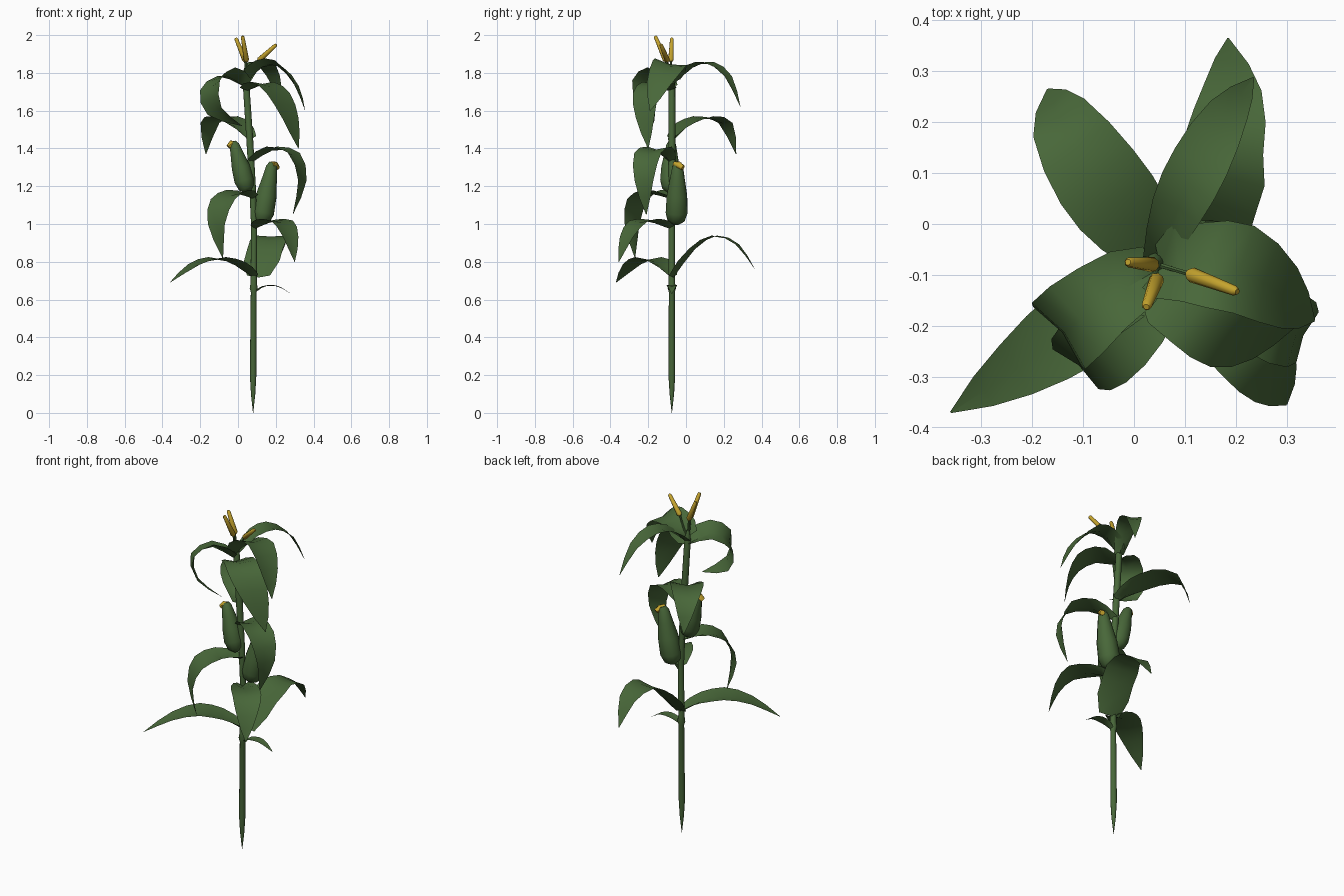
import bpy, math
from mathutils import Vector


def material(name, rgb):
    m = bpy.data.materials.new(name)
    m.diffuse_color = (*rgb, 1)
    return m


GREEN = material("leaf green", (0.065, 0.136, 0.041))
GOLD = material("golden yellow", (0.56, 0.37, 0.027))


def build(name, verts, faces, mat):
    me = bpy.data.meshes.new(name)
    me.from_pydata([tuple(v) for v in verts], [], faces)
    me.update()
    me.materials.append(mat)
    ob = bpy.data.objects.new(name, me)
    bpy.context.collection.objects.link(ob)
    bpy.ops.object.select_all(action='DESELECT')
    ob.select_set(True)
    bpy.context.view_layer.objects.active = ob
    bpy.ops.object.shade_smooth_by_angle(angle=math.radians(45))
    return ob


def tube(name, path, radii, mat, sides=10):
    """Round tube with a radius for each point of the path."""
    pts = [Vector(p) for p in path]
    verts, faces = [], []
    for i, p in enumerate(pts):
        t = (pts[min(i + 1, len(pts) - 1)] - pts[max(i - 1, 0)]).normalized()
        u = Vector((0.3, 1, 0)).cross(t).normalized()
        v = t.cross(u)
        for k in range(sides):
            a = 2 * math.pi * k / sides
            verts.append(p + (u * math.cos(a) + v * math.sin(a)) * radii[i])
    for i in range(len(pts) - 1):
        for k in range(sides):
            a, b = i * sides + k, i * sides + (k + 1) % sides
            faces.append((a, b, b + sides, a + sides))
    faces.append(tuple(reversed(range(sides))))
    faces.append(tuple(range(len(verts) - sides, len(verts))))
    return build(name, verts, faces, mat)


def spline(pts, t):
    """Point on a smooth curve through the control points."""
    n = len(pts) - 1
    i = min(int(t * n), n - 1)
    f = t * n - i
    b, c = pts[i], pts[i + 1]
    a = pts[i - 1] if i else b * 2 - c
    d = pts[i + 2] if i + 2 <= n else c * 2 - b
    return 0.5 * (b * 2 + (c - a) * f + (a * 2 - b * 5 + c * 4 - d) * f ** 2
                  + (b * 3 - a - c * 3 + d) * f ** 3)


SHAPE = [0.36, 0.68, 0.9, 1.0, 1.0, 0.9, 0.7, 0.42, 0.02]


def leaf(name, heading, width, *path, base=0.0, tip=1.0, roll=0.0):
    """Folded ribbon along a drooping path; heading sets the blade direction,
    base the least relative width near the stalk, tip scales the outer width,
    roll tips the left edge up."""
    pts = [Vector(p) for p in path]
    a = math.radians(heading)
    side = Vector((-math.sin(a), math.cos(a), math.tan(roll))).normalized()
    n = len(SHAPE) - 1
    verts, faces = [], []
    for i, s in enumerate(SHAPE):
        t = i / n
        if i < 4:
            s = max(s, base if i else base * 0.65)
        else:
            s *= tip
        c = spline(pts, t)
        tan = spline(pts, min(t + 0.02, 1)) - spline(pts, max(t - 0.02, 0))
        up = tan.cross(side).normalized()
        h = width * s / 2
        fold = h * (0.5 - 0.38 * min(1, t * 3)) * (0.4 if base > 0.9 else 1)
        verts += [c - side * h + up * fold, c - up * fold * 0.4,
                  c + side * h + up * fold]
        if i < n:
            for j in (0, 1):
                k = i * 3 + j
                faces.append((k, k + 3, k + 4, k + 1))
    return build(name, verts, faces, GREEN)


# Stalk with pointed foot
tube("stalk",
     [(0.08, -0.075, 0), (0.08, -0.075, 0.1), (0.08, -0.075, 0.2),
      (0.083, -0.075, 0.64), (0.083, -0.075, 0.66), (0.083, -0.075, 0.69),
      (0.085, -0.075, 1.0), (0.077, -0.075, 1.2), (0.062, -0.075, 1.45),
      (0.042, -0.075, 1.75), (0.04, -0.078, 1.8)],
     [0.0008, 0.012, 0.018, 0.016, 0.022, 0.017, 0.017, 0.018, 0.019, 0.018, 0.008],
     GREEN)

# Leaves, lowest first
leaf("small_leaf", 0, 0.055, (0.09, -0.075, 0.64), (0.14, -0.075, 0.67),
     (0.21, -0.075, 0.67), (0.28, -0.075, 0.63))
leaf("low_left_leaf", 214, 0.165, (0.085, -0.075, 0.72), (-0.01, -0.135, 0.785),
     (-0.11, -0.20, 0.815), (-0.23, -0.285, 0.78), (-0.36, -0.37, 0.69))
leaf("low_back_leaf", 80, 0.195, (0.11, -0.07, 0.72), (0.145, 0.04, 0.865),
     (0.175, 0.15, 0.935), (0.195, 0.27, 0.89), (0.185, 0.365, 0.76),
     base=0.98, tip=0.82)
leaf("low_right_leaf", 311, 0.155, (0.09, -0.085, 0.98), (0.155, -0.165, 1.01),
     (0.23, -0.245, 1.01), (0.275, -0.31, 0.93), (0.3, -0.355, 0.8))
leaf("mid_left_leaf", 229, 0.17, (0.08, -0.085, 1.14), (0.0, -0.18, 1.165),
     (-0.075, -0.25, 1.125), (-0.11, -0.28, 1.0), (-0.08, -0.27, 0.82))
leaf("mid_right_leaf", 336, 0.155, (0.07, -0.08, 1.33), (0.18, -0.14, 1.395),
     (0.29, -0.2, 1.37), (0.335, -0.22, 1.23), (0.29, -0.21, 1.05))
leaf("high_back_leaf", 127, 0.178, (0.06, -0.07, 1.45), (-0.003, 0.003, 1.52),
     (-0.073, 0.093, 1.56), (-0.145, 0.205, 1.53), (-0.17, 0.265, 1.37), base=0.65)
leaf("curled_left_leaf", 219, 0.175, (0.04, -0.09, 1.73), (-0.06, -0.15, 1.79),
     (-0.14, -0.215, 1.73), (-0.12, -0.205, 1.6), (0.02, -0.18, 1.52),
     base=0.8, roll=0.3)
leaf("front_right_leaf", 318, 0.185, (0.05, -0.095, 1.71), (0.13, -0.165, 1.745),
     (0.21, -0.21, 1.69), (0.275, -0.215, 1.56), (0.32, -0.2, 1.4), base=0.95)
leaf("top_back_leaf", 61, 0.115, (0.045, -0.07, 1.74), (0.085, 0.03, 1.83),
     (0.13, 0.12, 1.85), (0.185, 0.22, 1.78), (0.235, 0.288, 1.62), base=0.7)
leaf("top_right_leaf", 346, 0.18, (0.045, -0.085, 1.76), (0.12, -0.08, 1.835),
     (0.21, -0.09, 1.84), (0.3, -0.145, 1.74), (0.355, -0.19, 1.6),
     base=0.85, roll=-0.2)

# Cobs in husks with a golden silk tip
for side, path, fat, silk in (
        ("left", [(0.055, -0.085, 1.17), (0.045, -0.085, 1.19), (0.032, -0.085, 1.23),
                  (0.015, -0.082, 1.3), (-0.005, -0.08, 1.37), (-0.02, -0.078, 1.42),
                  (-0.026, -0.077, 1.435)], 1.0,
         [(-0.016, -0.077, 1.422), (-0.034, -0.081, 1.424), (-0.05, -0.087, 1.408)]),
        ("right", [(0.115, -0.055, 1.0), (0.122, -0.053, 1.02), (0.133, -0.05, 1.06),
                   (0.15, -0.048, 1.15), (0.167, -0.046, 1.24), (0.178, -0.044, 1.305),
                   (0.184, -0.043, 1.325)], 1.12,
         [(0.178, -0.058, 1.315), (0.196, -0.038, 1.312), (0.208, -0.016, 1.298)])):
    tube(side + "_cob_husk", path,
         [r * fat for r in (0.016, 0.042, 0.053, 0.05, 0.036, 0.026, 0.016)], GREEN, 12)
    tube(side + "_cob_silk", silk, [0.018, 0.019, 0.014], GOLD, 8)

# Tassels on thin stems
for name, low, high in (
        ("left_tassel", (0.04, -0.08, 1.86), (-0.012, -0.075, 1.985)),
        ("front_tassel", (0.046, -0.105, 1.86), (0.024, -0.163, 1.995)),
        ("right_tassel", (0.106, -0.097, 1.862), (0.203, -0.133, 1.95))):
    a, b = Vector(low), Vector(high)
    root = Vector((0.04, -0.078, 1.76))
    tube(name + "_stem", [root, root.lerp(a, 0.5) - Vector((0, 0, 0.02)), a.lerp(b, 0.05)],
         [0.006, 0.005, 0.005], GREEN, 6)
    tube(name, [a, a.lerp(b, 0.08), a.lerp(b, 0.95), b],
         [0.008, 0.015, 0.01, 0.006], GOLD, 8)
